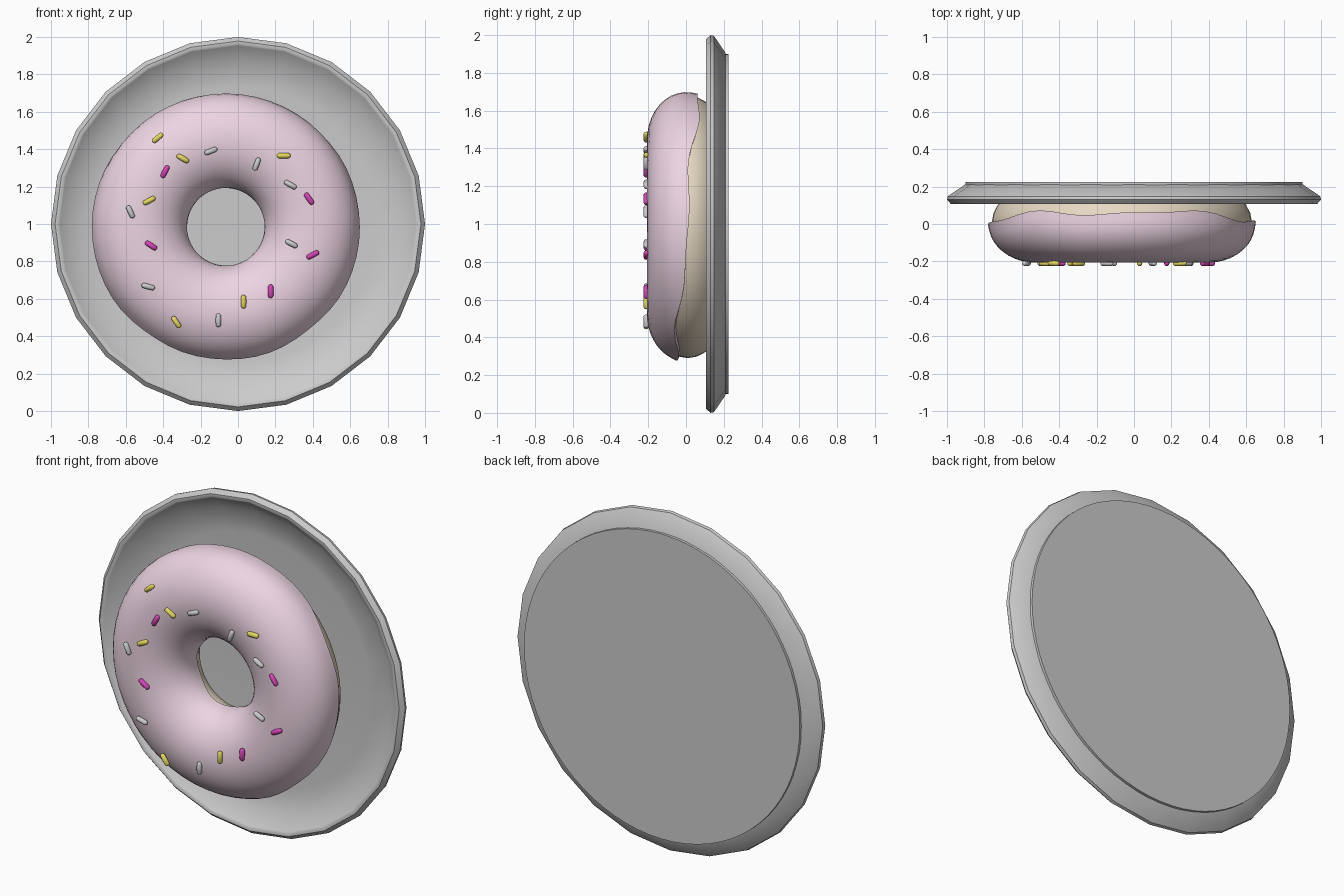
import bpy, bmesh
from math import sin, cos, pi, radians, asin
from mathutils import Matrix, Vector

if "Cube" in bpy.data.objects:
    bpy.data.objects.remove(bpy.data.objects["Cube"])


def material(name, rgb):
    m = bpy.data.materials.new(name)
    m.diffuse_color = (*rgb, 1)
    m.use_nodes = True
    m.node_tree.nodes["Principled BSDF"].inputs["Base Color"].default_value = m.diffuse_color
    return m


PINK = material("pink_icing", (0.84, 0.66, 0.76))
DOUGH = material("dough", (0.80, 0.70, 0.55))
COLOURS = {"Y": material("yellow", (0.78, 0.68, 0.12)),
           "M": material("magenta", (0.68, 0.06, 0.48)), "G": None}


def finish(bm, name, mat=None, angle=35):
    bmesh.ops.remove_doubles(bm, verts=bm.verts, dist=1e-5)
    bmesh.ops.recalc_face_normals(bm, faces=bm.faces)
    me = bpy.data.meshes.new(name)
    bm.to_mesh(me)
    bm.free()
    ob = bpy.data.objects.new(name, me)
    bpy.context.collection.objects.link(ob)
    if mat:
        me.materials.append(mat)
    bpy.ops.object.select_all(action='DESELECT')
    ob.select_set(True)
    bpy.context.view_layer.objects.active = ob
    bpy.ops.object.shade_smooth_by_angle(angle=radians(angle))
    return ob


def spin(name, profile, segments, centre, mat=None, closed=False, angle=35):
    """Sweep profile(theta) -> [(radius, y)] round the y axis."""
    bm = bmesh.new()
    rings = []
    for i in range(segments):
        t = 2 * pi * i / segments
        rings.append([bm.verts.new((centre[0] + r * cos(t), y, centre[1] + r * sin(t)))
                      for r, y in profile(t)])
    n = len(rings[0])
    for i in range(segments):
        a, b = rings[i], rings[(i + 1) % segments]
        for j in range(n if closed else n - 1):
            k = (j + 1) % n
            bm.faces.new((a[j], a[k], b[k], b[j]))
    return finish(bm, name, mat, angle)


# Plate: 24-sided dish, with a round base disc behind it
dish = [(0, 0.188), (0.74, 0.186), (0.88, 0.172), (0.953, 0.112), (0.962, 0.106),
        (0.978, 0.106), (1.0, 0.130), (0.996, 0.148), (0.905, 0.210), (0, 0.210)]
spin("plate", lambda t: dish, 24, (0, 1))
base = [(0, 0.205), (0.9, 0.205), (0.9, 0.225), (0, 0.225)]
spin("plate_base", lambda t: base, 72, (0, 1))

# Ring of dough
CENTRE, MAJOR = (-0.065, 0.985), 0.46
ring = [(MAJOR + 0.235 * cos(2 * pi * k / 24), 0.01 + 0.185 * sin(2 * pi * k / 24))
        for k in range(24)]
spin("dough_ring", lambda t: ring, 56, CENTRE, DOUGH, closed=True, angle=60)


# Icing: shell over the front of the dough, with a wavy dripping edge
def icing_profile(t):
    edge = 0.005 + 0.06 * sin(t) + 0.014 * sin(5 * t + 2.6) + 0.008 * sin(9 * t)
    start = asin(edge / 0.207)
    end = -pi - 0.05 - 0.06 * sin(4 * t)
    phis = [start + (end - start) * k / 20 for k in range(21)]
    outer = [(MAJOR + 0.253 * cos(p), 0.207 * sin(p)) for p in phis]
    outer[0] = (outer[0][0] + 0.004, outer[0][1])
    inner = [(MAJOR + 0.225 * cos(p), 0.175 * sin(p)) for p in reversed(phis)]
    return outer + inner


spin("icing", icing_profile, 56, CENTRE, PINK, closed=True, angle=50)


# Sprinkles: little capsules lying on the icing
def sprinkle(name, x, z, deg, mat):
    bm = bmesh.new()
    bmesh.ops.create_uvsphere(bm, u_segments=12, v_segments=8, radius=0.0145)
    for v in bm.verts:
        if abs(v.co.z) < 1e-5:
            continue
        v.co.z += 0.022 if v.co.z > 0 else -0.022
    turn = Matrix.Rotation(radians(90 - deg), 4, 'Y')
    bmesh.ops.transform(bm, matrix=Matrix.Translation(Vector((x, -0.2105, z))) @ turn,
                        verts=bm.verts)
    finish(bm, name, mat, 60)


SPRINKLES = [
    (-0.43, 1.46, 40, "Y"), (-0.295, 1.35, -30, "Y"), (-0.39, 1.28, 62, "M"),
    (-0.145, 1.39, 22, "G"), (0.10, 1.32, 70, "G"), (0.245, 1.365, 0, "Y"),
    (0.28, 1.21, -30, "G"), (0.38, 1.135, -55, "M"), (-0.475, 1.125, 28, "Y"),
    (-0.575, 1.065, -65, "G"), (-0.465, 0.885, -32, "M"), (0.285, 0.895, -28, "G"),
    (0.40, 0.835, 28, "M"), (-0.48, 0.665, -15, "G"), (0.175, 0.64, 90, "M"),
    (0.03, 0.585, 90, "Y"), (-0.105, 0.485, 90, "G"), (-0.33, 0.475, -55, "Y")]
for i, (x, z, deg, c) in enumerate(SPRINKLES):
    sprinkle(f"sprinkle_{i + 1}", x, z, deg, COLOURS[c])
